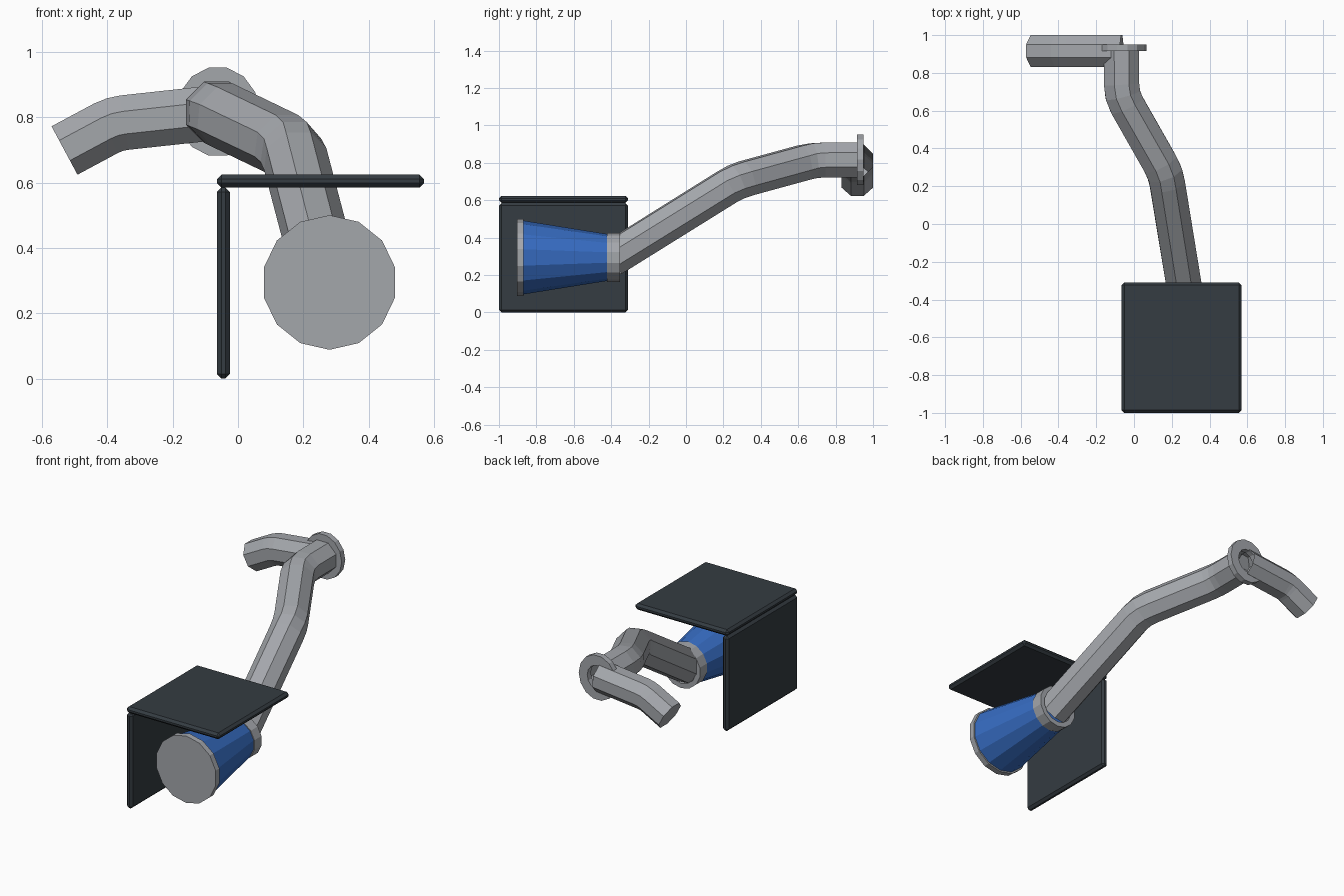
import bpy, bmesh, math
from mathutils import Vector

if "Cube" in bpy.data.objects:
    bpy.data.objects.remove(bpy.data.objects["Cube"])


def material(name, rgb):
    m = bpy.data.materials.new(name)
    m.diffuse_color = (*rgb, 1)
    m.use_nodes = True
    m.node_tree.nodes["Principled BSDF"].inputs["Base Color"].default_value = m.diffuse_color
    return m


GREY = material("metal grey", (0.37, 0.385, 0.41))
BLUE = material("canister blue", (0.037, 0.15, 0.54))
DARK = material("dark panel", (0.035, 0.045, 0.054))


def finish(bm, name, mat):
    bmesh.ops.recalc_face_normals(bm, faces=bm.faces)
    me = bpy.data.meshes.new(name)
    bm.to_mesh(me)
    bm.free()
    me.materials.append(mat)
    ob = bpy.data.objects.new(name, me)
    bpy.context.collection.objects.link(ob)
    return ob


def bridge(bm, a, b):
    n = len(a)
    for i in range(n):
        j = (i + 1) % n
        bm.faces.new((a[i], a[j], b[j], b[i]))


def panel(name, lo, hi, bevel=0.014):
    lo, hi = Vector(lo), Vector(hi)
    bm = bmesh.new()
    bmesh.ops.create_cube(bm, size=1)
    for v in bm.verts:
        v.co = Vector([c * s for c, s in zip(v.co, hi - lo)]) + (lo + hi) / 2
    bmesh.ops.bevel(bm, geom=bm.edges[:], offset=bevel, segments=1, affect='EDGES')
    return finish(bm, name, DARK)


def lathe_y(name, mat, centre, profile, n=14, start=90, xs=1, closed=False):
    """Turn (radius, y) points around a line parallel to y."""
    bm = bmesh.new()
    rings = []
    for r, y in profile:
        ring = []
        for i in range(n):
            a = math.radians(start) + math.tau * i / n
            ring.append(bm.verts.new((centre[0] + xs * r * math.cos(a), y,
                                      centre[1] + r * math.sin(a))))
        rings.append(ring)
    for a, b in zip(rings, rings[1:]):
        bridge(bm, a, b)
    if closed:
        bridge(bm, rings[-1], rings[0])
    else:
        bm.faces.new(rings[0])
        bm.faces.new(rings[-1])
    return finish(bm, name, mat)


def pipe(name, points, radius, offset=22.5, d=0.06, cap_end=False):
    """Eight-sided tube along a path with softened corners."""
    pts = [Vector(p) for p in points]
    path = [pts[0]]
    for p, q, s in zip(pts, pts[1:], pts[2:]):
        a = q + (p - q).normalized() * d
        b = q + (s - q).normalized() * d
        path += [a, (a + 2 * q + b) / 4, b]
    path.append(pts[-1])
    bm = bmesh.new()
    rings = []
    for i, p in enumerate(path):
        t = Vector((0, 0, 0))
        if i > 0:
            t += (p - path[i - 1]).normalized()
        if i < len(path) - 1:
            t += (path[i + 1] - p).normalized()
        t.normalize()
        side = t.cross(Vector((0, 0, 1))).normalized()
        up = side.cross(t)
        ring = []
        for k in range(8):
            a = math.radians(offset + 45 * k)
            ring.append(bm.verts.new(p + radius * (side * math.cos(a) + up * math.sin(a))))
        rings.append(ring)
    for a, b in zip(rings, rings[1:]):
        bridge(bm, a, b)
    if cap_end:
        bm.faces.new(rings[-1])
    return finish(bm, name, GREY)


# Guard panels
panel("top_panel", (-0.065, -1.0, 0.585), (0.57, -0.31, 0.624))
panel("side_panel", (-0.065, -1.0, 0.0), (-0.025, -0.31, 0.585))

# Tapered canister with front lid and rear collar
C = (0.28, 0.294)
lathe_y("front_lid", GREY, C, [(0.206, -0.904), (0.206, -0.868)])
lathe_y("canister", BLUE, C, [(0.197, -0.868), (0.125, -0.42)])
lathe_y("rear_collar", GREY, C,
        [(0.13, -0.422), (0.13, -0.353), (0.1, -0.353), (0.1, -0.422)], closed=True)

# Main pipe rising to the flange
pipe("main_pipe", [(0.277, -0.40, 0.285), (0.167, 0.27, 0.703),
                   (-0.066, 0.68, 0.815), (-0.066, 0.93, 0.816)], 0.101)

# Flange and side outlet pipe
lathe_y("flange", GREY, (-0.062, 0.817),
        [(0.138, 0.915), (0.138, 0.95), (0.075, 0.95), (0.075, 0.915)],
        start=90 + 180 / 14, xs=0.92, closed=True)
pipe("outlet_pipe", [(-0.065, 0.916, 0.814), (-0.378, 0.916, 0.78),
                     (-0.531, 0.916, 0.698)], 0.091, d=0.03, cap_end=True)
